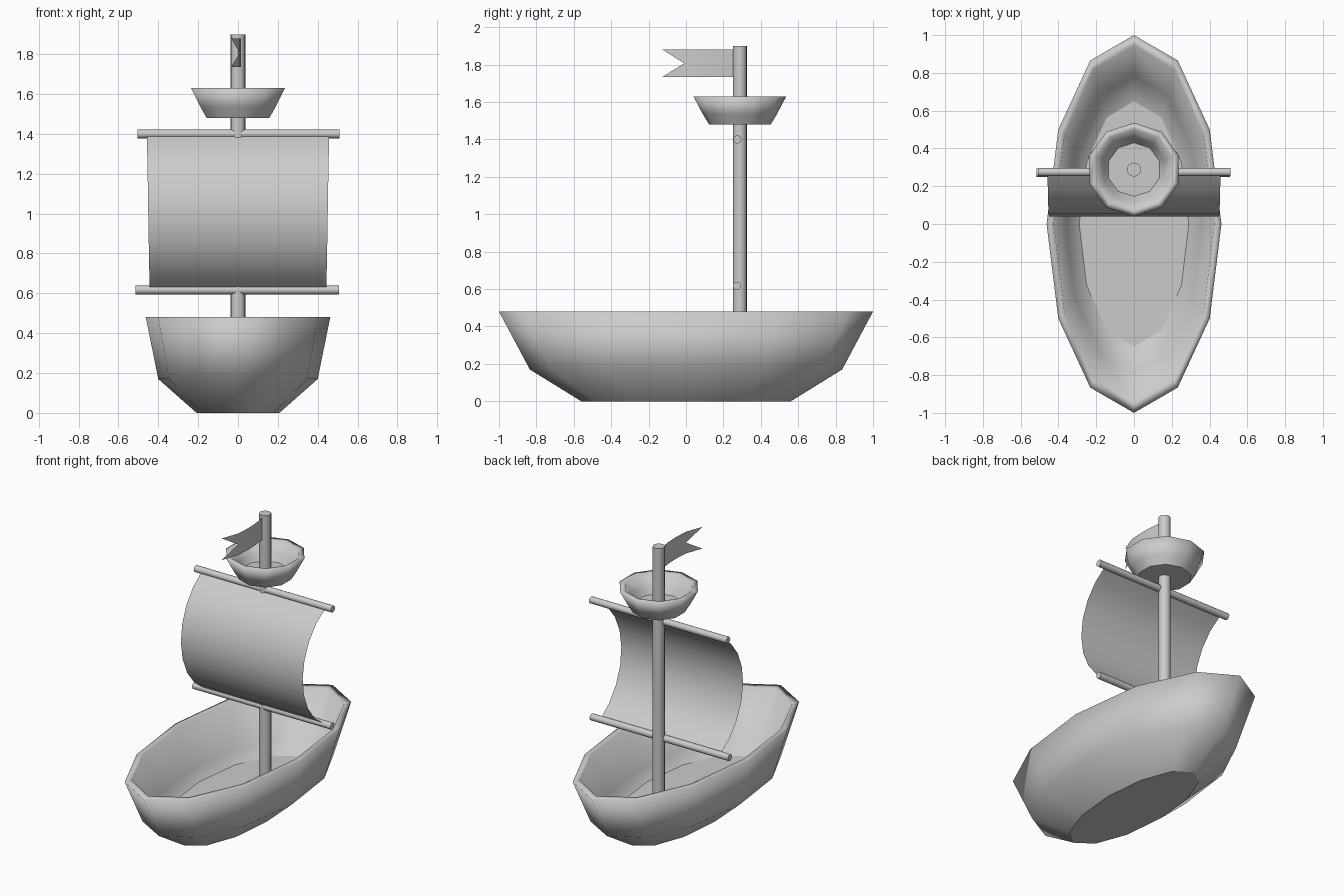
import bpy, bmesh, math
from mathutils import Vector

if "Cube" in bpy.data.objects:
    bpy.data.objects.remove(bpy.data.objects["Cube"])

MAST_Y = 0.288


def finish(name, bm):
    mesh = bpy.data.meshes.new(name)
    bm.to_mesh(mesh)
    bm.free()
    obj = bpy.data.objects.new(name, mesh)
    bpy.context.collection.objects.link(obj)
    return obj


def bowl(name, profile, sides, cy=0.0):
    """Sweep (rx, ry, z) rings into a smooth shell with crisp flat end caps."""
    bm = bmesh.new()
    rings = []
    for rx, ry, z in profile:
        rings.append([bm.verts.new((rx * math.sin(2 * math.pi * i / sides),
                                    cy + ry * math.cos(2 * math.pi * i / sides), z))
                      for i in range(sides)])
    for a, b in zip(rings, rings[1:]):
        for i in range(sides):
            j = (i + 1) % sides
            bm.faces.new((a[i], a[j], b[j], b[i])).smooth = True
    for cap in (bm.faces.new(rings[0]), bm.faces.new(rings[-1])):
        for e in cap.edges:
            e.smooth = False
    bmesh.ops.recalc_face_normals(bm, faces=bm.faces)
    return finish(name, bm)


def rod(name, start, end, radius, sides):
    """Round pole between two points."""
    start, end = Vector(start), Vector(end)
    axis = end - start
    bm = bmesh.new()
    bmesh.ops.create_cone(bm, cap_ends=True, segments=sides, radius1=radius,
                          radius2=radius, depth=axis.length)
    for f in bm.faces:
        f.smooth = len(f.verts) == 4
    for e in bm.edges:
        e.smooth = all(f.smooth for f in e.link_faces)
    obj = finish(name, bm)
    obj.location = (start + end) / 2
    obj.rotation_euler = axis.to_track_quat('Z', 'Y').to_euler()
    return obj


def strip(name, columns):
    """Smooth sheet spanning successive rows of points."""
    bm = bmesh.new()
    rows = [[bm.verts.new(p) for p in col] for col in columns]
    for a, b in zip(rows, rows[1:]):
        for i in range(len(a) - 1):
            bm.faces.new((a[i], a[i + 1], b[i + 1], b[i])).smooth = True
    return finish(name, bm)


# Hull: twelve-sided shell, outside up to the rim and back down inside
bowl("hull", [(0.208, 0.56, 0), (0.40, 0.835, 0.17), (0.463, 1.0, 0.48),
              (0.425, 0.945, 0.48), (0.36, 0.785, 0.19), (0.29, 0.65, 0.135)], 12)

# Mast
rod("mast", (0, MAST_Y, 0.10), (0, MAST_Y, 1.90), 0.037, 16)

# Crow's nest: ten-sided flared bowl
bowl("lookout_basket", [(r, r, z) for r, z in
     [(0.165, 1.48), (0.198, 1.535), (0.248, 1.63), (0.213, 1.63),
      (0.168, 1.555), (0.142, 1.515)]], 10, MAST_Y)

# Spars
rod("upper_spar", (-0.505, 0.275, 1.40), (0.51, 0.275, 1.40), 0.022, 12)
rod("lower_spar", (-0.515, 0.272, 0.617), (0.508, 0.272, 0.617), 0.022, 12)

# Sail: thin sheet along a circular arc bulging forward
half, sag = 0.388, 0.232
radius = (half ** 2 + sag ** 2) / (2 * sag)
span = math.asin(half / radius)
rows = []
for i in range(9):
    t = i / 8
    a = span * (1 - 2 * t)
    y = 0.272 - sag + radius * (1 - math.cos(a))
    z = 1.008 + radius * math.sin(a)
    w = 0.458 - 0.015 * t
    rows.append([(-w, y, z), (w, y, z)])
strip("sail", rows)

# Pennant: waving sheet with a swallowtail notch
wave = [(0.0, 0.26), (0.010, 0.17), (0.014, 0.09), (0.008, -0.01)]
flag = [[(x, y, 1.735), (x, y, 1.807), (x, y, 1.88)] for x, y in wave]
flag.append([(-0.034, -0.125, 1.735), (0.008, -0.01, 1.807), (-0.034, -0.125, 1.88)])
bm = bmesh.new()
cols = [[bm.verts.new(p) for p in c] for c in flag[:-1]]
for a, b in zip(cols, cols[1:]):
    for i in range(2):
        bm.faces.new((a[i], b[i], b[i + 1], a[i + 1])).smooth = True
for i in (0, 2):
    tip = bm.verts.new(flag[-1][i])
    bm.faces.new((cols[-1][i], tip, cols[-1][1])).smooth = True
bmesh.ops.recalc_face_normals(bm, faces=bm.faces)
finish("pennant", bm)
